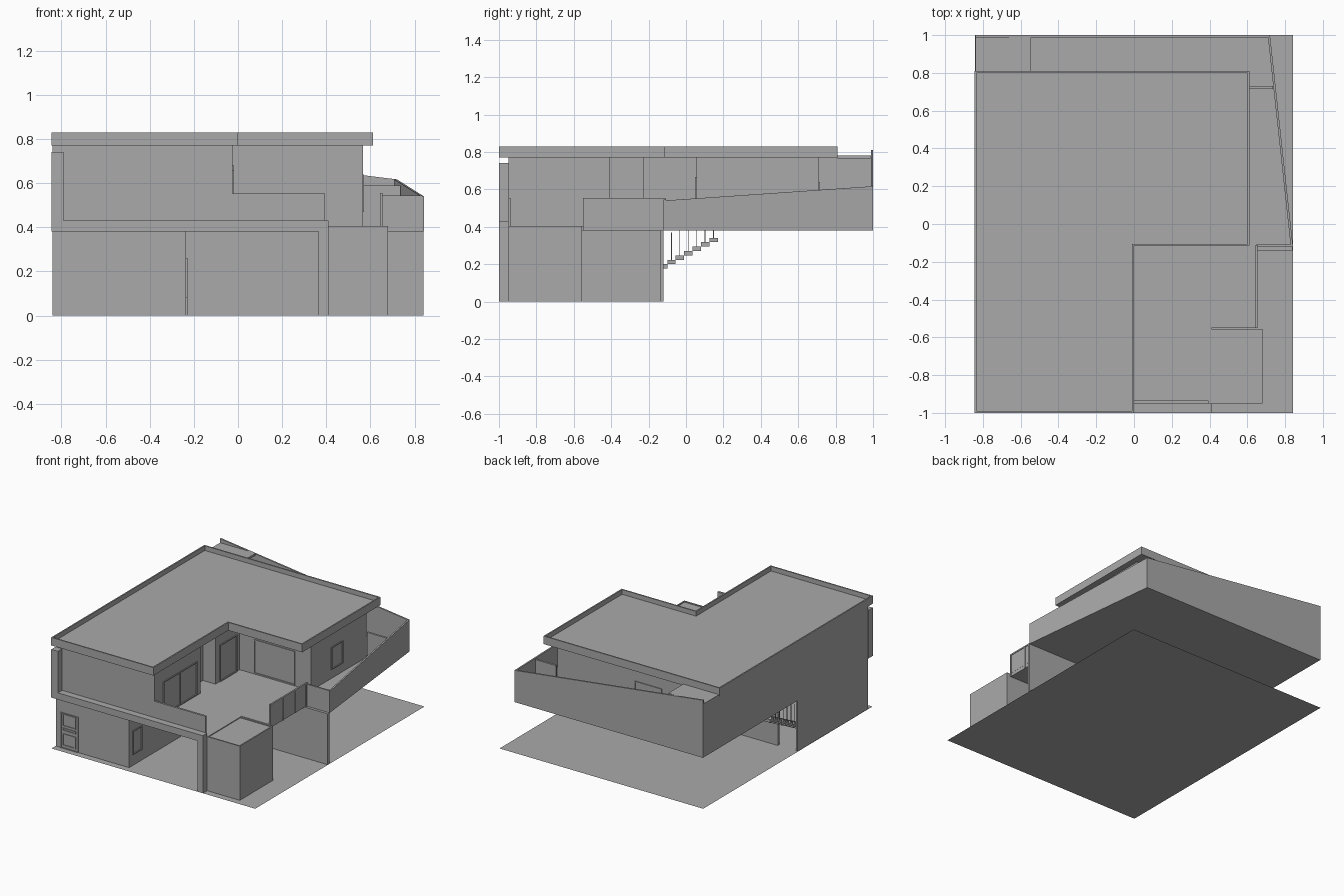
import bpy, bmesh
from mathutils import Vector

cube = bpy.data.objects.get("Cube")
if cube:
    bpy.data.objects.remove(cube)

grey = bpy.data.materials.new("plain_grey")
grey.use_nodes = True
grey.diffuse_color = (0.4, 0.4, 0.4, 1)
grey.node_tree.nodes["Principled BSDF"].inputs["Base Color"].default_value = (0.4, 0.4, 0.4, 1)


def finish(name, bm):
    bmesh.ops.recalc_face_normals(bm, faces=bm.faces)
    mesh = bpy.data.meshes.new(name)
    bm.to_mesh(mesh)
    bm.free()
    mesh.materials.append(grey)
    obj = bpy.data.objects.new(name, mesh)
    bpy.context.scene.collection.objects.link(obj)
    return obj


def prism(name, outline, z0, z1, rim=0, depth=0):
    """Extruded outline; z1 may be a list of heights. A rim sinks the top."""
    tops = z1 if isinstance(z1, list) else [z1] * len(outline)
    bm = bmesh.new()
    low = [bm.verts.new((x, y, z0)) for x, y in outline]
    high = [bm.verts.new((x, y, z)) for (x, y), z in zip(outline, tops)]
    bm.faces.new(low)
    top = bm.faces.new(high)
    n = len(low)
    for i in range(n):
        j = (i + 1) % n
        bm.faces.new((low[i], low[j], high[j], high[i]))
    bmesh.ops.recalc_face_normals(bm, faces=bm.faces)
    if rim:
        bmesh.ops.inset_region(bm, faces=[top], thickness=rim, use_even_offset=True)
        bmesh.ops.inset_region(bm, faces=[top], thickness=0, depth=-depth)
    return finish(name, bm)


def box(name, x0, x1, y0, y1, z0, z1, rim=0, depth=0):
    return prism(name, [(x0, y0), (x1, y0), (x1, y1), (x0, y1)], z0, z1, rim, depth)


def sloped_wall(name, a, b, za, zb, z0, thick):
    """Wall from a to b whose top runs from za to zb, thickened to its left."""
    d = (Vector(b) - Vector(a)).normalized()
    side = Vector((-d.y, d.x)) * thick
    a2, b2 = Vector(a) + side, Vector(b) + side
    return prism(name, [a, b, tuple(b2), tuple(a2)], z0, [za, zb, zb, za])


def frame(name, axis, plane, u0, u1, z0, z1, out=0.006, w=0.008):
    """Thin rectangular trim standing out from a wall facing along axis."""
    bars = [(u0, u0 + w, z0, z1), (u1 - w, u1, z0, z1),
            (u0 + w, u1 - w, z0, z0 + w), (u0 + w, u1 - w, z1 - w, z1)]
    lo, hi = sorted((plane, plane + out))
    for i, (a, b, c, d) in enumerate(bars):
        if axis == "x":
            box(f"{name}_{i}", lo, hi, a, b, c, d)
        else:
            box(f"{name}_{i}", a, b, lo, hi, c, d)


# Ground sheet
bpy.ops.mesh.primitive_plane_add(size=1)
ground = bpy.context.object
ground.name = "ground_sheet"
ground.scale = (1.685, 2, 1)
ground.data.materials.append(grey)

# Ground floor walls
box("lower_front_wall", -0.84, -0.235, -0.95, -0.93, 0, 0.38)
box("lower_side_wall", -0.84, -0.825, -0.93, -0.12, 0, 0.38)
box("carport_wall", -0.25, -0.235, -0.93, -0.14, 0, 0.38)
box("lower_back_wall", -0.675, 0.84, -0.14, -0.12, 0, 0.38)
box("storage_box", 0.405, 0.68, -0.95, -0.555, 0, 0.405, 0.01, 0.006)

# Front door with three panels, carport door and window
frame("front_door_trim", "y", -0.95, -0.80, -0.655, 0, 0.265, -0.005, 0.005)
for i, (z0, z1) in enumerate([(0.02, 0.11), (0.13, 0.152), (0.165, 0.257)]):
    frame(f"door_panel_{i}", "y", -0.95, -0.785, -0.675, z0, z1, -0.005, 0.007)
frame("carport_door_trim", "x", -0.235, -0.25, -0.145, 0, 0.26)
frame("carport_window_trim", "x", -0.235, -0.91, -0.80, 0.08, 0.26)

# Floor slab of the upper storey and terraces
prism("upper_slab", [(-0.84, -0.95), (0.41, -0.95), (0.41, -0.55), (0.65, -0.55),
                     (0.65, -0.12), (0.84, -0.12), (0.71, 1), (-0.84, 1)], 0.38, 0.405)

# Front portal
box("portal_beam", -0.845, 0.41, -1, -0.95, 0.38, 0.43)
box("portal_column", 0.365, 0.41, -1, -0.95, 0, 0.38)
box("portal_fin", -0.845, -0.79, -1, -0.95, 0.43, 0.74)

# Upper storey with a recessed entry
prism("upper_storey", [(-0.84, -0.95), (-0.025, -0.95), (-0.025, -0.41), (-0.13, -0.41),
                       (-0.13, -0.23), (-0.025, -0.23), (-0.025, 0.055), (0.565, 0.055),
                       (0.565, 0.71), (-0.84, 0.71)], 0.405, 0.77)
frame("terrace_window", "y", 0.055, 0.095, 0.435, 0.41, 0.665, -0.006)
frame("sliding_door", "x", -0.025, -0.85, -0.45, 0.41, 0.66)
box("sliding_door_post", -0.025, -0.019, -0.655, -0.645, 0.418, 0.652)
frame("terrace_door", "x", -0.025, -0.18, 0.02, 0.405, 0.68)
frame("side_window", "x", 0.565, 0.29, 0.43, 0.47, 0.64)
frame("back_window", "y", 0.71, -0.30, -0.07, 0.41, 0.64)

# Roof with a raised rim
prism("roof", [(-0.845, -1), (0, -1), (0, -0.115), (0.612, -0.115), (0.612, 0.81),
               (-0.845, 0.81)], 0.77, 0.83, 0.01, 0.035)

# Terrace parapets
box("front_parapet", -0.025, 0.395, -0.95, -0.935, 0.405, 0.552)
box("short_parapet", 0.645, 0.835, -0.12, -0.108, 0.38, 0.545)
sloped_wall("side_parapet", (0.842, -0.12), (0.72, 1), 0.54, 0.617, 0.38, 0.012)
sloped_wall("back_parapet", (0.72, 1), (-0.84, 1), 0.617, 0.81, 0.38, 0.012)
box("back_side_wall", -0.84, -0.828, 0.71, 0.99, 0.38, 0.78)
box("back_canopy", -0.828, -0.545, 0.81, 0.988, 0.765, 0.78)
box("terrace_divider", 0.565, 0.735, 0.715, 0.73, 0.405, 0.59)

# Terrace railing
box("railing_panel", 0.647, 0.651, -0.54, -0.12, 0.405, 0.545)
box("railing_top", 0.643, 0.655, -0.55, -0.11, 0.545, 0.555)
for i, y in enumerate([-0.55, -0.40, -0.255, -0.13]):
    box(f"railing_post_{i}", 0.643, 0.655, y, y + 0.01, 0.38, 0.545)

# Back stairs with balusters
run, rise = 0.045, 0.0235
for i in range(14):
    y, z = -0.46 + i * run, 0.012 + i * rise
    box(f"stair_tread_{i}", -0.815, -0.69, y, y + run, z, z + rise)
    box(f"baluster_{i}", -0.815, -0.811, y + 0.02, y + 0.024, z + rise, min(z + 0.17, 0.38))
